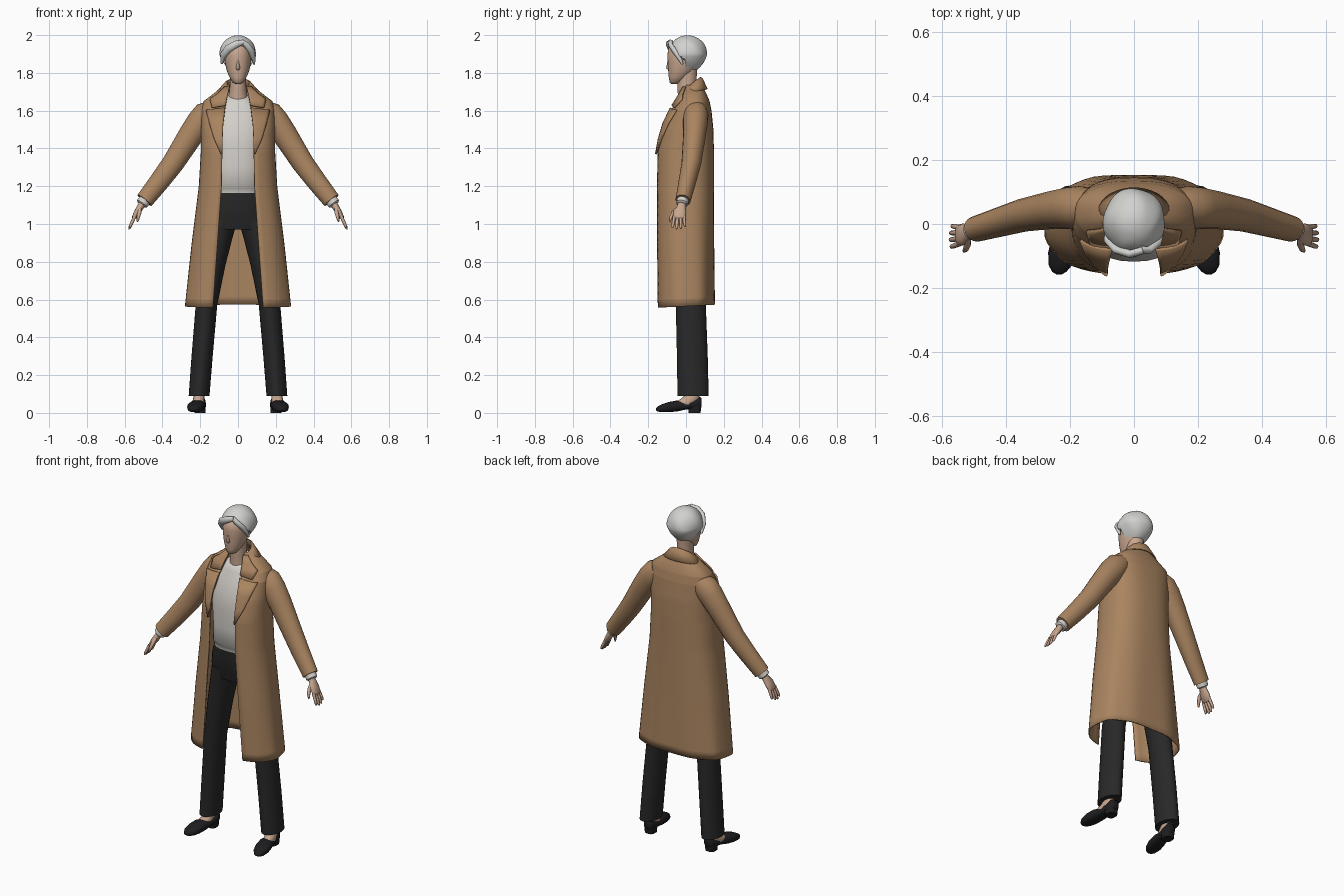
import bpy, bmesh, math
from mathutils import Vector

if "Cube" in bpy.data.objects:
    bpy.data.objects.remove(bpy.data.objects["Cube"])


def material(name, rgb):
    m = bpy.data.materials.new(name)
    m.diffuse_color = (*rgb, 1)
    m.use_nodes = True
    m.node_tree.nodes["Principled BSDF"].inputs["Base Color"].default_value = m.diffuse_color
    return m


TAN = material("camel wool", (0.40, 0.232, 0.118))
GREY = material("pale grey knit", (0.66, 0.63, 0.59))
SILVER = material("silver hair", (0.64, 0.64, 0.62))
BLACK = material("black trousers", (0.021, 0.021, 0.022))
SHOE = material("black leather", (0.013, 0.012, 0.014))
SKIN = material("skin", (0.57, 0.38, 0.275))


def finish(bm, name, mat, thick=0, angle=40, offset=0):
    bmesh.ops.recalc_face_normals(bm, faces=bm.faces)
    me = bpy.data.meshes.new(name)
    bm.to_mesh(me)
    bm.free()
    ob = bpy.data.objects.new(name, me)
    bpy.context.collection.objects.link(ob)
    me.materials.append(mat)
    if thick:
        s = ob.modifiers.new("thickness", 'SOLIDIFY')
        s.thickness, s.offset = thick, offset
    bpy.ops.object.select_all(action='DESELECT')
    ob.select_set(True)
    bpy.context.view_layer.objects.active = ob
    bpy.ops.object.shade_smooth_by_angle(angle=math.radians(angle))
    return ob


def loft(name, rings, mat, closed=True, cap=True, **kw):
    """Skin a list of point rings."""
    bm = bmesh.new()
    vs = [[bm.verts.new(p) for p in r] for r in rings]
    n = len(vs[0])
    for a, b in zip(vs, vs[1:]):
        for i in range(n if closed else n - 1):
            j = (i + 1) % n
            bm.faces.new((a[i], a[j], b[j], b[i]))
    if closed and cap:
        bm.faces.new(vs[0])
        bm.faces.new(vs[-1])
    return finish(bm, name, mat, **kw)


def spow(v, e):
    return math.copysign(abs(v) ** e, v)


def oval(cx, z, rx, yf, yb, n=2.0, tilt=0.0, seg=28):
    """Level superellipse ring between a front and a back y."""
    cy, ry, pts = (yf + yb) / 2, (yb - yf) / 2, []
    for i in range(seg):
        a = 2 * math.pi * i / seg
        y = ry * spow(math.sin(a), 2 / n)
        pts.append((cx + rx * spow(math.cos(a), 2 / n), cy + y, z + tilt * y))
    return pts


def tube(name, path, mat, seg=16, **kw):
    """Limb along a path of (x, y, z, radius, y radius)."""
    rings = []
    for i, (x, y, z, ru, rv) in enumerate(path):
        a, b = path[max(i - 1, 0)], path[min(i + 1, len(path) - 1)]
        t = (Vector(b[:3]) - Vector(a[:3])).normalized()
        u = t.cross(Vector((0, 1, 0))).normalized()
        v = u.cross(t)
        rings.append([Vector((x, y, z)) + u * ru * math.cos(k) + v * rv * math.sin(k)
                      for k in (2 * math.pi * j / seg for j in range(seg))])
    return loft(name, rings, mat, **kw)


# Coat profile: height, half width, back y, front y, half opening
COAT = [(0.565, .28, .155, -.16, .135), (0.9, .245, .15, -.162, .11),
        (1.2, .208, .148, -.161, .088), (1.38, .197, .148, -.158, .085),
        (1.5, .196, .145, -.132, .084), (1.6, .195, .135, -.085, .072),
        (1.65, .182, .125, -.052, .064), (1.69, .13, .108, -.028, .055),
        (1.735, .072, .085, -.005, .045)]
N = 2.5


def coat_at(z):
    for a, b in zip(COAT, COAT[1:]):
        if z <= b[0]:
            f = max(0, (z - a[0]) / (b[0] - a[0]))
            return [p + (q - p) * f for p, q in zip(a, b)]
    return COAT[-1]


def coat_front(x, z):
    _, w, yb, yf, _ = coat_at(z)
    k = max(0, 1 - min(1, abs(x) / w) ** N) ** (1 / N)
    return (yb + yf) / 2 - (yb - yf) / 2 * k


heights = sorted({0.565 + 1.17 * i / 26 for i in range(27)} | {c[0] for c in COAT})
rings = []
for h in heights:
    z, w, yb, yf, o = coat_at(h)
    cy, ry = (yb + yf) / 2, (yb - yf) / 2
    start = math.asin((o / w) ** (N / 2))
    drop = max(0, 1 - (h - 0.565) / 0.6)
    row = []
    for i in range(45):
        a = start + (2 * math.pi - 2 * start) * i / 44
        fold = 1 + 0.012 * drop * math.cos(9 * a)      # soft folds near the hem
        x, y = w * spow(math.sin(a), 2 / N), -ry * spow(math.cos(a), 2 / N)
        row.append((x * fold, cy + y * (fold if y > 0 else 1), h + 0.05 * drop * y))
    rings.append(row)
loft("coat_body", rings, TAN, closed=False, thick=0.008, offset=-1)

# Lapels and collar wings lie just above the coat front
LAPEL = [(1.37, .090), (1.45, .125), (1.53, .150), (1.615, .168)]
WING = [(1.628, .138), (1.66, .148), (1.69, .105), (1.725, .070)]
for side, s in (("right", 1), ("left", -1)):
    for part, edge in (("lapel", LAPEL), ("collar_wing", WING)):
        rings = []
        for z, outer in edge:
            inner = coat_at(z)[4] - 0.002
            row = []
            for i in range(7):
                x = inner + (outer - inner) * i / 6
                # lapel top edge slopes down toward the notch
                zz = z - (0.012 * i / 6 if z in (1.615, 1.628) else 0)
                row.append((s * x, coat_front(x, zz) - 0.009, zz))
            rings.append(row)
        loft(f"{part}_{side}", rings, TAN, closed=False, thick=0.009)

# Folded collar around the back of the neck
rings = []
for rx, ry, cy, z, tilt in ((.056, .042, .032, 1.72, .5), (.060, .045, .032, 1.742, .75),
                            (.072, .053, .033, 1.738, .6), (.112, .078, .034, 1.698, .2)):
    row = []
    for i in range(25):
        a = math.radians(-35 + 250 * i / 24)
        y = ry * math.sin(a)
        row.append((rx * math.cos(a), cy + y, z + tilt * y))
    rings.append(row)
loft("coat_collar", rings, TAN, closed=False, thick=0.006)

# Knit top with a scooped neckline and hem band
loft("knit_top", [oval(0, z, rx, yf, yb, 2.4, t) for z, rx, yf, yb, t in (
    (1.165, .132, -.104, .10, 0), (1.19, .133, -.108, .10, 0), (1.195, .135, -.113, .10, 0),
    (1.30, .136, -.113, .11, 0), (1.42, .142, -.118, .12, 0), (1.50, .145, -.105, .12, 0),
    (1.58, .135, -.078, .11, 0), (1.64, .10, -.055, .10, .15),
    (1.685, .056, -.042, .075, .4))], GREY, angle=60)

# Neck and head
loft("neck", [oval(0, z, rx, yf, yb) for z, rx, yf, yb in (
    (1.62, .06, -.045, .075), (1.67, .052, -.042, .072), (1.71, .044, -.045, .055),
    (1.76, .043, -.045, .055), (1.82, .045, -.04, .06))], SKIN)
loft("head", [oval(0, z, rx, yf, yb, 2.1) for z, rx, yf, yb in (
    (1.742, .014, -.078, -.045), (1.750, .028, -.086, -.025), (1.775, .044, -.091, .01),
    (1.81, .059, -.094, .045), (1.85, .068, -.096, .07), (1.89, .071, -.099, .08),
    (1.93, .066, -.094, .08), (1.96, .045, -.06, .06))], SKIN, angle=80)
loft("nose", [oval(0, z, rx, yf, -.08, seg=10) for z, rx, yf in (
    (1.815, .009, -.095), (1.825, .012, -.106), (1.85, .007, -.101),
    (1.875, .005, -.097))], SKIN, angle=80)

# Short swept hair: a ball tucked in below the hairline
bm = bmesh.new()
bmesh.ops.create_uvsphere(bm, u_segments=44, v_segments=32, radius=1)
for v in bm.verts:
    x, y, z = v.co
    phi = math.atan2(y + 0.5, x - 0.25)                 # locks fan out from the parting
    r = 1 + 0.022 * math.sin(7 * phi + 3 * z) * min(1, 1.4 * math.hypot(x - .25, y + .5))
    taper = 1 - 0.28 * max(0, -z)
    px, py, pz = x * .097 * r * taper, .008 + y * .104 * r, 1.896 + z * .103
    if y > 0:
        py -= 0.02 * max(0, -z)
    part = 0.025 * max(0, 1 - abs(px - .02) / .06)
    line = 1.862 + 0.6 * max(0, -py) + part if py < -.012 else 1.835 - 0.75 * (py + .012)
    if pz < line:
        px, py, pz = px * .5, .02 + (py - .02) * .5, 1.88 + (pz - 1.88) * .5
    v.co = (px, py, pz)
finish(bm, "hair", SILVER, angle=50)
# Fringe locks sweep sideways from the parting
for name, path in (
        ("fringe_left", [(.03, -.082, 1.965, .012, .012), (-.01, -.094, 1.952, .019, .013),
                         (-.05, -.082, 1.928, .022, .014), (-.078, -.05, 1.892, .018, .014),
                         (-.086, -.025, 1.85, .006, .006)]),
        ("fringe_right", [(.02, -.08, 1.968, .010, .012), (.045, -.082, 1.948, .016, .012),
                          (.07, -.06, 1.915, .018, .013), (.084, -.03, 1.87, .010, .010),
                          (.085, -.018, 1.845, .004, .005)])):
    tube(name, path, SILVER, seg=10, angle=70)

# Trouser seat
loft("trouser_seat", [oval(0, z, rx, yf, yb, 2.3) for z, rx, yf, yb in (
    (0.97, .168, -.07, .105), (1.04, .165, -.088, .115), (1.1, .155, -.098, .11),
    (1.19, .13, -.1, .095))], BLACK, angle=60)

for side, s in (("right", 1), ("left", -1)):
    # Sleeve, shirt cuff
    tube(f"sleeve_{side}", [(s * x, y, z, a, b) for x, y, z, a, b in (
        (.135, .055, 1.605, .055, .055), (.165, .053, 1.58, .073, .066),
        (.20, .05, 1.54, .072, .066), (.25, .045, 1.47, .066, .060),
        (.345, .028, 1.32, .058, .052), (.42, .006, 1.22, .053, .046),
        (.495, -.016, 1.125, .047, .040))], TAN, seg=20, angle=60)
    tube(f"shirt_cuff_{side}", [(s * x, y, z, a, b) for x, y, z, a, b in (
        (.485, -.014, 1.138, .033, .032), (.508, -.021, 1.107, .033, .031),
        (.511, -.022, 1.103, .026, .026))], GREY)
    # Hand with four fingers and a thumb
    tube(f"palm_{side}", [(s * x, y, z, a, b) for x, y, z, a, b in (
        (.50, -.02, 1.115, .020, .022), (.517, -.025, 1.09, .018, .024),
        (.532, -.032, 1.065, .017, .034), (.550, -.036, 1.035, .012, .034),
        (.555, -.036, 1.027, .006, .028))], SKIN, seg=12, angle=70)
    for i in range(4):
        y0, y1 = -.062 + .017 * i, -.072 + .022 * i
        k = (0.9, 1.0, 0.97, 0.8)[i]
        tube(f"finger_{i + 1}_{side}",
             [(s * (.547 + .031 * k * f), y0 + (y1 - y0) * f, 1.04 - .068 * k * f, r, r)
              for f, r in ((0, .009), (.5, .0085), (.88, .007), (1, .003))],
             SKIN, seg=8, angle=70)
    tube(f"thumb_{side}", [(s * x, y, z, r, r) for x, y, z, r in (
        (.520, -.040, 1.085, .011), (.522, -.066, 1.06, .011),
        (.528, -.080, 1.035, .009), (.533, -.086, 1.012, .004))], SKIN, seg=8, angle=70)
    # Straight trouser leg with a pressed crease
    loft(f"trouser_leg_{side}", [oval(s * x, z, rx, yf, yb, 1.85) for z, x, rx, yf, yb in (
        (.09, .206, .055, -.045, .12), (.3, .190, .056, -.048, .115),
        (.57, .167, .057, -.054, .105), (.78, .134, .067, -.062, .105),
        (.92, .106, .075, -.068, .105), (1.03, .082, .082, -.078, .105))],
        BLACK, angle=35)
    # Bare instep, shoe and heel
    tube(f"instep_{side}", [(s * x, y, z, a, b) for x, y, z, a, b in (
        (.205, .042, .14, .030, .036), (.206, .034, .085, .029, .040),
        (.211, .002, .052, .032, .036), (.218, -.045, .038, .030, .018))], SKIN, seg=14, angle=70)
    rings = []
    for y, x, w, lo, hi in (
            (.083, .201, .018, .03, .078), (.074, .201, .029, .024, .086),
            (.04, .203, .034, .022, .068), (0, .208, .036, .018, .056),
            (-.045, .217, .042, .008, .066), (-.09, .225, .044, .004, .058),
            (-.13, .231, .036, .004, .045), (-.15, .234, .022, .007, .034),
            (-.158, .235, .008, .012, .025)):
        rings.append([(s * (x + w * spow(math.cos(a), .75)), y,
                       (lo + hi) / 2 + (hi - lo) / 2 * spow(math.sin(a), .8))
                      for a in (2 * math.pi * i / 16 for i in range(16))])
    loft(f"shoe_{side}", rings, SHOE, angle=50)
    loft(f"heel_{side}", [oval(s * .202, z, r, .014, b, 3) for z, r, b in (
        (0, .029, .077), (.04, .032, .081))], SHOE)
